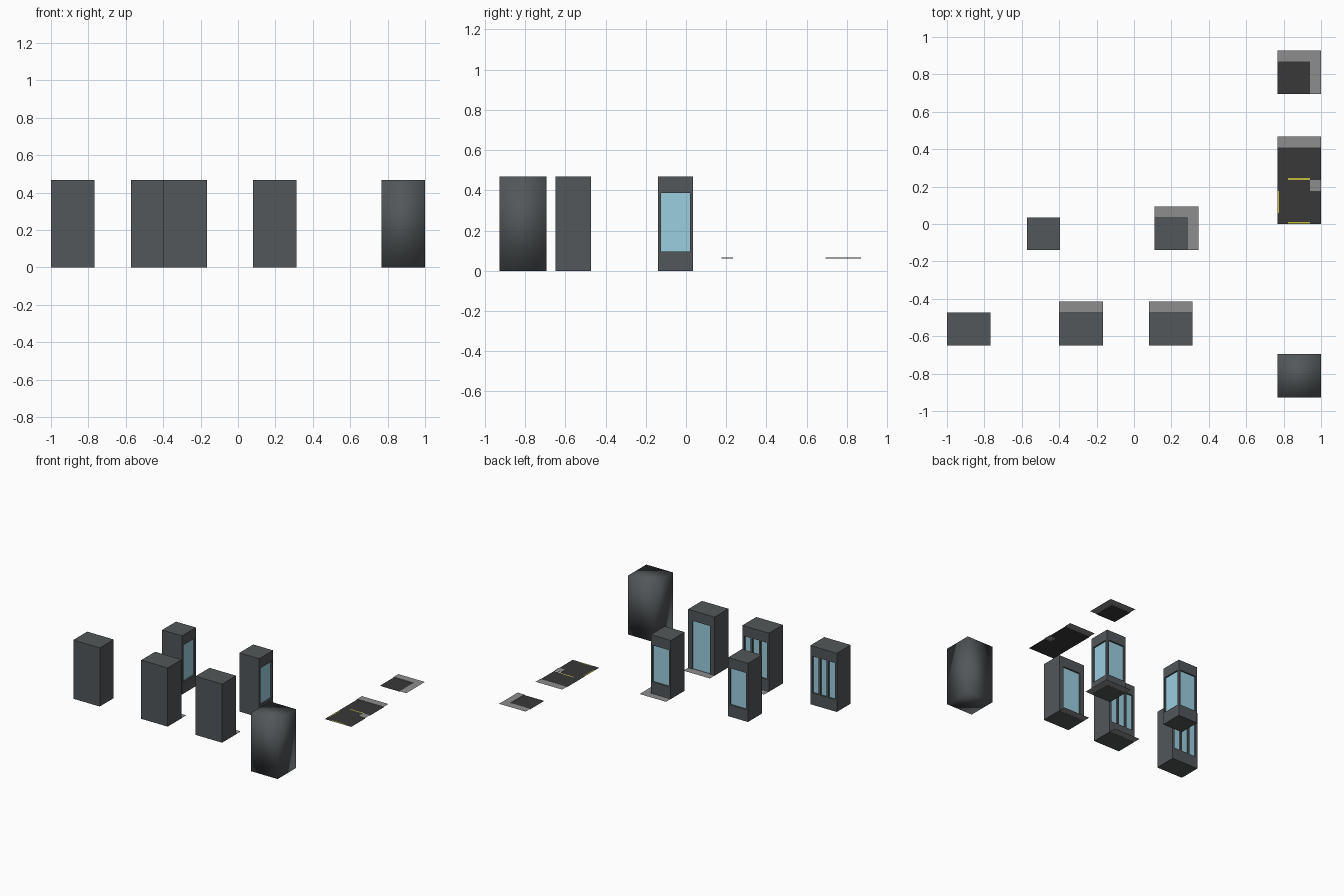
import bpy, bmesh
from mathutils import Vector

if "Cube" in bpy.data.objects:
    bpy.data.objects.remove(bpy.data.objects["Cube"])

U = 0.234            # tile size
D = 0.75 * U         # building depth on a tile
H = 2 * U            # building height
Z0, Z1 = 0.095, 0.387
INSET = 0.012
ROAD_Z, WALK_Z = 0.062, 0.066


def material(name, rgb):
    m = bpy.data.materials.new(name)
    m.diffuse_color = (*rgb, 1)
    m.use_nodes = True
    m.node_tree.nodes["Principled BSDF"].inputs["Base Color"].default_value = m.diffuse_color
    return m


WALL = material("wall_grey", (0.085, 0.095, 0.1))
GLASS = material("glass_blue", (0.33, 0.62, 0.74))
ROAD = material("asphalt", (0.04, 0.04, 0.04))
WALK = material("pavement_grey", (0.27, 0.27, 0.27))
LINE = material("line_yellow", (0.55, 0.52, 0.05))


def finish(bm, name, mats, smooth=False):
    bmesh.ops.remove_doubles(bm, verts=bm.verts, dist=1e-5)
    if smooth:
        for f in bm.faces:
            f.smooth = True
    me = bpy.data.meshes.new(name)
    bm.to_mesh(me)
    bm.free()
    for m in mats:
        me.materials.append(m)
    ob = bpy.data.objects.new(name, me)
    bpy.context.collection.objects.link(ob)
    return ob


def quad(bm, pts, mat=0):
    bm.faces.new([bm.verts.new(p) for p in pts]).material_index = mat


def rect(bm, x0, y0, x1, y1, z, mat=0):
    quad(bm, [(x0, y0, z), (x1, y0, z), (x1, y1, z), (x0, y1, z)], mat)


# One wall: plain, or split into a grid whose openings are recessed glass
def wall(bm, start, end, openings=(), z0=Z0):
    start, end = Vector(start), Vector(end)
    w = (end - start).length
    u = (end - start) / w
    inward = Vector((-u.y, u.x, 0))

    def p(a, z, d=0):
        return Vector((*(start + u * a), z)) if not d else Vector((*(start + u * a), z)) + inward * d

    start, end, u = start.to_2d(), end.to_2d(), u.to_2d()
    xs = sorted({0, w, *[v for o in openings for v in o]})
    zs = sorted({0, z0, Z1, H}) if openings else [0, H]
    for a, b in zip(xs, xs[1:]):
        for c, d in zip(zs, zs[1:]):
            corners = [(a, c), (b, c), (b, d), (a, d)]
            if (a, b) in openings and c == z0:
                for i in range(4):
                    q, r = corners[i], corners[(i + 1) % 4]
                    quad(bm, [p(*q), p(*r), p(*r, INSET), p(*q, INSET)])
                quad(bm, [p(*k, INSET) for k in corners], 1)
            else:
                quad(bm, [p(*k) for k in corners])


def building(name, x, y, w, d, back=(), right=(), z0=Z0, smooth=False):
    bm = bmesh.new()
    c = [(x, y, 0), (x + w, y, 0), (x + w, y + d, 0), (x, y + d, 0)]
    wall(bm, c[0], c[1])
    wall(bm, c[1], c[2], right, z0)
    wall(bm, c[2], c[3], back, z0)
    wall(bm, c[3], c[0])
    quad(bm, [(px, py, H) for px, py, _ in c])
    quad(bm, c[::-1])
    return finish(bm, name, [WALL, GLASS], smooth)


def pavement(name, rects):
    bm = bmesh.new()
    for r in rects:
        rect(bm, *r, 0.001)
    finish(bm, name, [WALK])


# Opening layouts measured along a wall
PANE = 0.056
triple = [(0.018 + i * 0.071, 0.018 + i * 0.071 + PANE) for i in range(3)]
door = [(0.038, U - 0.038)]
single = [(0.016, D - 0.016)]

# Straight building tiles
yr = -0.649
building("window_wall", -1, yr, U, D, triple)
building("window_wall_with_pavement", -0.4, yr, U, D, triple)
pavement("window_wall_pavement", [(-0.4, yr + D, -0.4 + U, yr + U)])
building("door_wall", 0.08, yr, U, D, door, z0=0)
pavement("door_wall_pavement", [(0.08, yr + D, 0.08 + U, yr + U)])

# Corner building tiles
yc = -0.14
building("corner_wall", -0.572, yc, D, D, single, single)
building("corner_wall_with_pavement", 0.11, yc, D, D, single, single)
pavement("corner_pavement", [(0.11, yc + D, 0.11 + U, yc + U),
                             (0.11 + D, yc, 0.11 + U, yc + D)])

# Solid block
building("solid_block", 1 - U, -0.928, U, U, smooth=True)


# Road tiles: asphalt, slightly raised pavement with kerbs, yellow lines
def road_tile(name, y, road, walks, kerbs, lines=()):
    x = 1 - U
    bm = bmesh.new()
    for a, b, c, d in road:
        rect(bm, x + a, y + b, x + c, y + d, ROAD_Z, 0)
    for a, b, c, d in walks:
        rect(bm, x + a, y + b, x + c, y + d, WALK_Z, 1)
    for a, b, c, d in kerbs:
        quad(bm, [(x + a, y + b, ROAD_Z), (x + c, y + d, ROAD_Z),
                  (x + c, y + d, WALK_Z), (x + a, y + b, WALK_Z)], 1)
    for a, b, c, d in lines:
        rect(bm, x + a, y + b, x + c, y + d, ROAD_Z + 0.001, 2)
    finish(bm, name, [ROAD, WALK, LINE])


L0, L1, T = U / 4, D, 0.009
road_tile("road_junction", 0, [(0, 0, D, U), (D, 0, U, D)], [(D, D, U, U)],
          [(D, D, U, D), (D, U, D, D)],
          [(L0, 0.002, L1, 0.002 + T), (0.001, L0, 0.001 + T, L1)])
road_tile("road_straight", U, [(0, 0, U, D)], [(0, D, U, U)],
          [(0, D, U, D)], [(L0, 0.002, L1, 0.002 + T)])
road_tile("road_bend", 0.694, [(0, 0, D, D)], [(0, D, D, U), (D, 0, U, D), (D, D, U, U)],
          [(0, D, D, D), (D, D, D, 0)])
